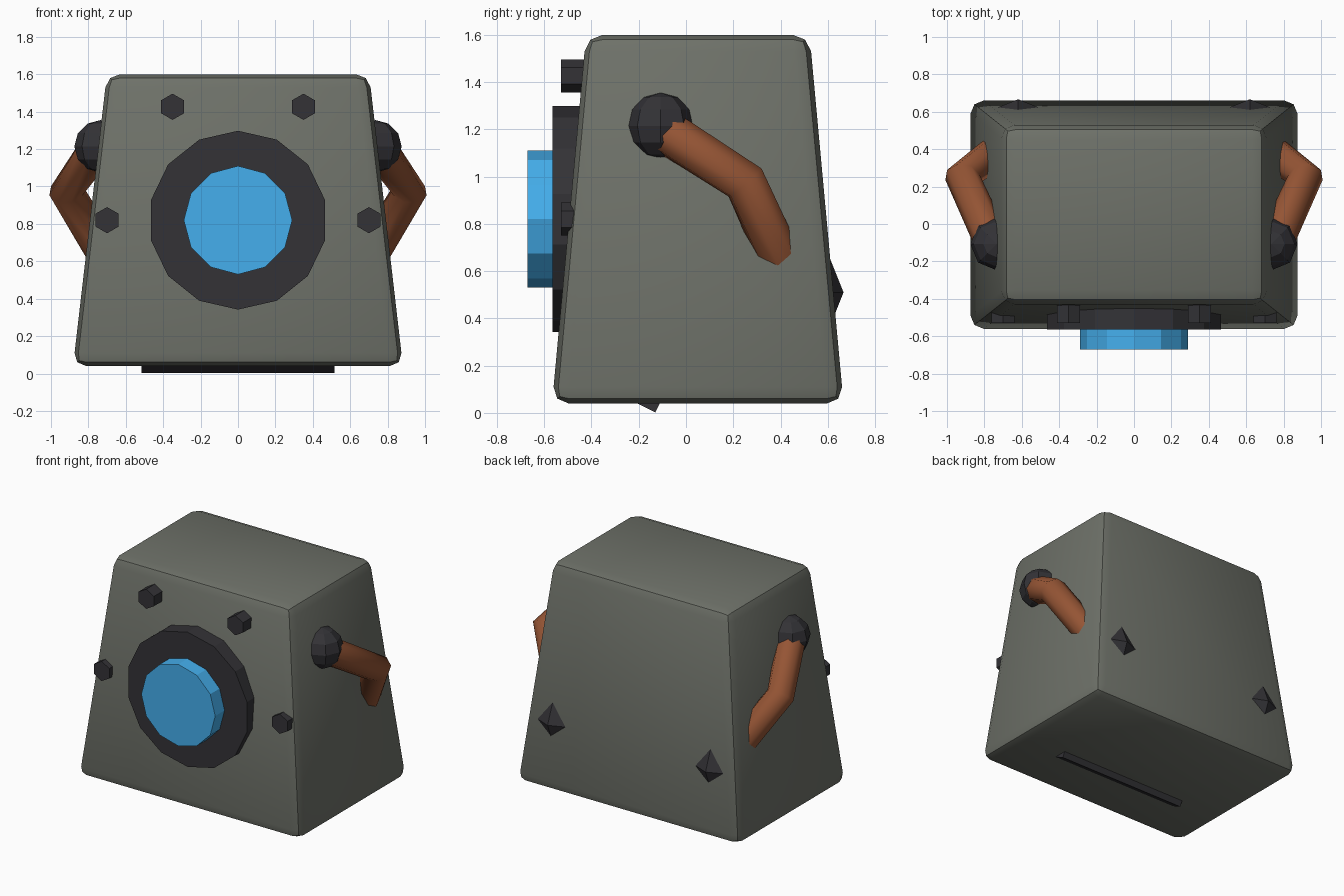
import bpy, bmesh
from math import radians, sin, cos, pi
from mathutils import Matrix, Vector

if "Cube" in bpy.data.objects:
    bpy.data.objects.remove(bpy.data.objects["Cube"])


def material(name, rgb):
    m = bpy.data.materials.new(name)
    m.diffuse_color = (*rgb, 1)
    m.use_nodes = True
    m.node_tree.nodes["Principled BSDF"].inputs["Base Color"].default_value = m.diffuse_color
    return m


GREY = material("painted_metal", (0.155, 0.165, 0.14))
DARK = material("dark_metal", (0.033, 0.032, 0.037))
BLUE = material("glowing_glass", (0.06, 0.43, 0.85))
RUST = material("rusty_copper", (0.3, 0.09, 0.035))


def add(name, bm, mat):
    bmesh.ops.recalc_face_normals(bm, faces=bm.faces)
    me = bpy.data.meshes.new(name)
    bm.to_mesh(me)
    bm.free()
    me.materials.append(mat)
    ob = bpy.data.objects.new(name, me)
    bpy.context.collection.objects.link(ob)
    return ob


def disc(name, x, z, radius, y0, y1, sides, mat, tip=None):
    """Prism along y from y0 to y1, first corner straight up; tip = radius at y0."""
    bm = bmesh.new()
    place = Matrix.Translation((x, (y0 + y1) / 2, z)) @ Matrix.Rotation(radians(90), 4, 'X')
    bmesh.ops.create_cone(bm, cap_ends=True, segments=sides, radius1=radius,
                          radius2=radius if tip is None else tip,
                          depth=y1 - y0, matrix=place)
    bmesh.ops.remove_doubles(bm, verts=bm.verts, dist=1e-5)
    return add(name, bm, mat)


# Tapered casing with rounded edges
bm = bmesh.new()
bmesh.ops.create_cube(bm, size=2)
for v in bm.verts:
    top = v.co.z > 0
    v.co = (v.co.x * (0.701 if top else 0.882),
            0.05 + v.co.y * (0.473 if top else 0.617),
            1.6 if top else 0.04)
body = add("body", bm, GREY)
bev = body.modifiers.new("edges", 'BEVEL')
bev.width = 0.07
bev.segments = 2
bpy.context.view_layer.objects.active = body
body.select_set(True)
bpy.ops.object.modifier_apply(modifier="edges")
bpy.ops.object.shade_smooth_by_angle(angle=radians(30))

# Front porthole: ring and lens
disc("porthole_ring", 0, 0.82, 0.478, -0.565, -0.43, 14, DARK)
disc("porthole_lens", 0, 0.82, 0.29, -0.67, -0.55, 12, BLUE)

# Hexagonal bolts around the porthole
for i, a in enumerate((0, 60, 120, 180)):
    disc(f"front_bolt_{i + 1}", 0.7 * cos(radians(a)), 0.82 + 0.7 * sin(radians(a)),
         0.07, -0.53, -0.43, 6, DARK)

# Pipe and socket on each side, spike on each side of the back
for side, s in (("right", 1), ("left", -1)):
    bm = bmesh.new()
    bmesh.ops.create_uvsphere(bm, u_segments=8, v_segments=6, radius=0.14,
                              matrix=Matrix.Translation((s * 0.735, -0.107, 1.215)))
    add(f"{side}_pipe_socket", bm, DARK)

    cu = bpy.data.curves.new(f"{side}_pipe", 'CURVE')
    cu.dimensions = '3D'
    cu.bevel_depth = 0.095
    cu.bevel_resolution = 2
    cu.use_fill_caps = True
    sp = cu.splines.new('POLY')
    path = [(0.757, -0.1, 1.2), (0.917, 0.25, 0.975), (0.69, 0.42, 0.6)]
    sp.points.add(len(path) - 1)
    for p, (x, y, z) in zip(sp.points, path):
        p.co = (s * x, y, z, 1)
    sp.use_smooth = True
    cu.materials.append(RUST)
    bpy.context.collection.objects.link(bpy.data.objects.new(f"{side}_pipe", cu))

    bm = bmesh.new()
    bmesh.ops.create_cone(bm, cap_ends=True, segments=4, radius1=0.15, radius2=0, depth=0.06,
                          matrix=Matrix.Translation((s * 0.62, 0.637, 0.51))
                          @ Matrix.Rotation(radians(-90), 4, 'X'))
    bmesh.ops.remove_doubles(bm, verts=bm.verts, dist=1e-5)
    add(f"{side}_back_spike", bm, DARK)

# Tilted bar poking out underneath
bm = bmesh.new()
corner = Vector((-0.515, -0.13, 0.002))
u, w = Vector((0, -0.894, 0.447)) * 0.14, Vector((0, 0.447, 0.894)) * 0.1
face = bm.faces.new([bm.verts.new(p) for p in (corner, corner + u, corner + u + w, corner + w)])
ext = bmesh.ops.extrude_face_region(bm, geom=[face])["geom"]
for v in ext:
    if isinstance(v, bmesh.types.BMVert):
        v.co.x = 0.515
add("underside_bar", bm, DARK)
